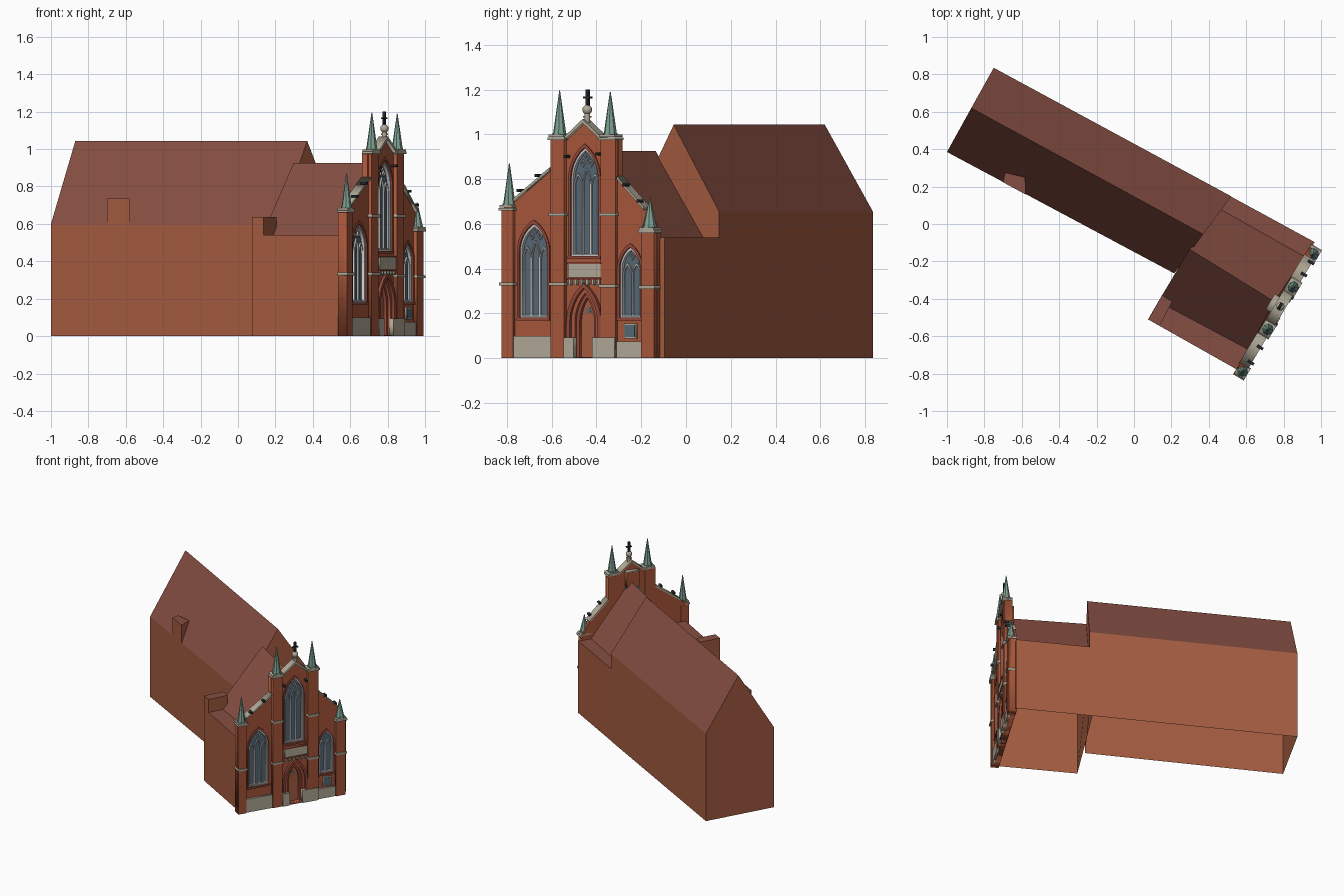
import bpy, bmesh, math
from mathutils import Matrix, Vector

if "Cube" in bpy.data.objects:
    bpy.data.objects.remove(bpy.data.objects["Cube"])


def mat(name, hexcol):
    m = bpy.data.materials.new(name)
    c = [int(hexcol[i:i + 2], 16) / 255 for i in (0, 2, 4)]
    m.diffuse_color = [((v + .055) / 1.055) ** 2.4 for v in c] + [1]
    m.use_nodes = True
    m.node_tree.nodes["Principled BSDF"].inputs["Base Color"].default_value = m.diffuse_color
    return m


BRICK, WALL, ROOF = mat("brick", "A9573A"), mat("wall", "A55C40"), mat("roof", "854E42")
STONE, COPPER, GLASS = mat("stone", "B3AB99"), mat("copper", "7FA294"), mat("glass", "566977")
DARK, RED, PALE = mat("dark", "23282C"), mat("red_brick", "96493A"), mat("tracery", "C2C6C2")

# facade frame: local x along the facade, local y up, local z outward
A = math.radians(59)
M = Matrix(((math.cos(A), 0, math.sin(A), .786),
            (math.sin(A), 0, -math.cos(A), -.447),
            (0, 1, 0, 0), (0, 0, 0, 1)))


def plate(name, outlines, d0, d1, m):
    """Filled 2D outlines (nested ones become holes), extruded from d0 to d1."""
    cu = bpy.data.curves.new(name, 'CURVE')
    cu.dimensions, cu.fill_mode, cu.extrude = '2D', 'BOTH', (d1 - d0) / 2
    for pts in outlines:
        s = cu.splines.new('POLY')
        s.points.add(len(pts) - 1)
        for p, (x, y) in zip(s.points, pts):
            p.co = (x, y, 0, 1)
        s.use_cyclic_u = True
    tmp = bpy.data.objects.new(name + "_tmp", cu)
    bpy.context.collection.objects.link(tmp)
    ev = tmp.evaluated_get(bpy.context.evaluated_depsgraph_get())
    me = bpy.data.meshes.new_from_object(ev)
    bpy.data.objects.remove(tmp)
    me.transform(Matrix.Translation((0, 0, (d0 + d1) / 2)))
    me.materials.clear()
    me.materials.append(m)
    ob = bpy.data.objects.new(name, me)
    bpy.context.collection.objects.link(ob)
    ob.matrix_world = M
    return ob


def rect(x0, x1, y0, y1):
    return [(x0, y0), (x1, y0), (x1, y1), (x0, y1)]


def arch(cx, a, z0, zs, za, n=8):
    """Pointed arch: half width a, foot z0, spring zs, apex za."""
    h = za - zs
    k = (h * h - a * a) / (2 * a)
    t = math.atan2(h, k)
    r = [((a + k) * math.cos(t * i / n) - k, zs + (a + k) * math.sin(t * i / n)) for i in range(n)]
    right = [(a, z0)] + r
    return ([(cx + x, z) for x, z in right] + [(cx, za)] +
            [(cx - x, z) for x, z in reversed(right)])


def strip(p, q, t):
    return [p, q, (q[0], q[1] + t), (p[0], p[1] + t)]


def loft(name, a, b, zs, z0=0):
    """Building body, open below, between two plan lines with heights zs along each."""
    bm = bmesh.new()
    ends = []
    for line in (a, b):
        pts = [(*line[0], z0)] + [(*p, z) for p, z in zip(line, zs)] + [(*line[-1], z0)]
        ends.append([bm.verts.new(p) for p in pts])
    n = len(ends[0])
    bm.faces.new(ends[0])
    bm.faces.new(ends[1])
    faces = [bm.faces.new((ends[0][i], ends[0][(i + 1) % n], ends[1][(i + 1) % n], ends[1][i]))
             for i in range(n)]
    bmesh.ops.recalc_face_normals(bm, faces=bm.faces)
    bmesh.ops.delete(bm, geom=[faces[-1]], context='FACES_ONLY')
    for f in bm.faces:
        f.material_index = int(f.normal.z > .2)
    me = bpy.data.meshes.new(name)
    bm.to_mesh(me)
    me.materials.append(WALL)
    me.materials.append(ROOF)
    ob = bpy.data.objects.new(name, me)
    bpy.context.collection.objects.link(ob)
    return ob


# brick bodies behind the facade
loft("nave", [(-.75, .835), (-.87, .62), (-1, .385)],
     [(.52, .148), (.37, -.055), (.215, -.264)], [.655, 1.043, .6])
loft("front_hall", [(.50, .157), (.46, .08), (.297, -.135), (.13, -.415), (.075, -.51)],
     [(.966, -.097), (.912, -.175), (.75, -.415), (.61, -.67), (.55, -.778)],
     [.54, .54, .925, .54, .54])
loft("corner_block", [(.076, -.511), (.137, -.544)], [(.15, -.38), (.205, -.415)], [.638, .638], .536)
loft("wall_dormer", [(-.70, .223), (-.58, .158)], [(-.69, .275), (-.582, .25)], [.735, .735], .597)

# facade wall with openings: centre, half width, sill, spring, apex, lights
WINDOWS = {"left": (-.271, .073, .18, .475, .60, 3),
           "centre": (-.005, .072, .455, .80, .94, 3),
           "right": (.232, .054, .18, .40, .495, 2)}
DOOR = (-.002, .058, .005, .16, .30)
outline = [(-.43, 0), (-.43, .67), (-.37, .70), (-.18, .84), (-.18, .98), (-.095, .98), (-.005, 1.055),
           (.085, .98), (.17, .98), (.17, .80), (.315, .66), (.37, .56), (.37, 0)]
plate("facade_wall", [outline] + [arch(*w[:5]) for w in WINDOWS.values()] + [arch(*DOOR)],
      -.036, 0, BRICK)

# small brick stub with stone top behind the gable
plate("gable_stub", [rect(-.05, .045, .88, .995)], -.066, -.036, BRICK)
plate("gable_stub_cap", [rect(-.05, .045, .9955, 1.003)], -.066, -.036, STONE)

# windows with surrounds and tracery
for side, (c, a, z0, zs, za, n) in WINDOWS.items():
    plate(side + "_window_glass", [arch(c, a, z0, zs, za)], -.036, -.022, GLASS)
    plate(side + "_window_surround", [arch(c, a + .012, z0, zs, za + .018),
                                      arch(c, a, z0 + .001, zs, za)], -.002, .006, RED)
    plate(side + "_window_frame", [arch(c, a, z0, zs, za),
                                   arch(c, a - .008, z0 + .008, zs, za - .013)], -.022, -.004, PALE)
    plate(side + "_window_sill", [rect(c - a - .012, c + a + .012, z0 - .012, z0)], -.03, .01, RED)
    lw = 2 * (a - .007) / n
    bars = []
    for i in range(n):
        x = c + (i - (n - 1) / 2) * lw
        up = .025 if n == 3 and i == 1 else 0
        bars += [arch(x, lw / 2 - .0005, z0 + .008, zs - .03, zs + .025 + up, 5),
                 arch(x, lw / 2 - .005, z0 + .013, zs - .03, zs + .015 + up, 5)]
    spots = [(-.021, .07), (.021, .07), (0, .097)] if n == 3 else [(0, .055)]
    for x, z in spots:
        for r in (.013, .008):
            bars.append([(c + x + r, zs + z), (c + x, zs + z + r * 1.3),
                         (c + x - r, zs + z), (c + x, zs + z - r * 1.3)])
    plate(side + "_window_tracery", bars, -.022, -.012, PALE)

# portal: stepped arch rings, door, fanlight and plaque
dc = DOOR[0]
plate("door_panel", [arch(*DOOR)], -.036, -.03, DARK)
for i, (a, za) in enumerate([(.09, .335), (.072, .313), (.056, .292)]):
    plate("portal_ring_%d" % i, [arch(dc, a, 0, .16, za), arch(dc, a - .018, .004, .16, za - .022)],
          -.03, .018 - .015 * i, (RED, BRICK, RED)[i])
plate("fanlight", [[(dc + .012 * math.cos(t * math.pi / 6), .215 + .014 * math.sin(t * math.pi / 6))
                    for t in range(12)]], -.03, -.027, GLASS)
plate("plaque", [rect(-.082, .086, .36, .42)], -.005, .018, STONE)
plate("plaque_edges", [rect(-.086, .09, .35, .359), rect(-.086, .09, .421, .428)], -.005, .022, RED)
plate("plaque_corbels", [rect(x - .006, x + .006, .328, .349)
                         for x in (-.075, -.045, -.015, .015, .045, .075)], -.005, .018, STONE)

# notice board
plate("board_frame", [rect(.205, .268, .088, .155)], 0, .01, STONE)
plate("board_panel", [rect(.211, .262, .094, .149)], .01, .013, GLASS)

# buttress piers and spires: centre, half width, top, spire radius, spire tip
PIERS = [(-.399, .03, .66, .027, .87), (-.137, .036, .975, .029, 1.195),
         (.127, .038, .975, .029, 1.19), (.333, .035, .56, .03, .715)]
for i, (c, a, top, r, tip) in enumerate(PIERS):
    plate("pier_%d" % i, [rect(c - a, c + a, 0, top)], -.0365, .02, BRICK)
    plate("pier_cap_%d" % i, [rect(c - a - .008, c + a + .008, top, top + .012),
                              rect(c - a - .003, c + a + .003, top + .0125, top + .024)],
          -.036, .03, STONE)
    base = top + .024
    for nm, r1, r2, za, zb in (("spire_base", r + .003, r + .003, base, base + .008),
                               ("spire", r, .002, base + .008, tip)):
        bpy.ops.mesh.primitive_cone_add(vertices=8, radius1=r1, radius2=r2, depth=zb - za,
                                        location=M @ Vector((c, (za + zb) / 2, 0)),
                                        rotation=(0, 0, A + math.pi / 8))
        ob = bpy.context.object
        ob.name = "%s_%d" % (nm, i)
        ob.data.materials.append(COPPER)
    levels = [.325] if i == 0 else [.31] if i == 3 else [.325 - .01 * (i - 1), .635]
    plate("pier_band_%d" % i, [rect(c - a - .006, c + a + .006, z, z + .014) for z in levels],
          -.034, .028, STONE)

# stone plinths
plate("wing_plinth", [rect(-.368, -.175, 0, .1), rect(.169, .297, 0, .075)], 0, .014, STONE)
plate("portal_plinth", [rect(-.1, -.05, 0, .093), rect(.046, .165, 0, .093)], 0, .026, STONE)

# stone copings on the slopes and small dark fittings
plate("wing_coping", [strip((-.368, .70), (-.18, .838), .014), strip((.17, .80), (.31, .663), .014)],
      -.04, .018, STONE)
plate("gable_coping", [[(-.1, .975), (-.005, 1.05), (.09, .975), (.09, .99), (-.005, 1.068),
                        (-.1, .99)]], -.036, .022, STONE)
plate("dark_fittings", [rect(x - .008, x + .008, z, z + .013) for x, z in
                        ((-.335, .742), (-.24, .81), (.215, .768), (.29, .695), (-.09, .895), (.075, .905))],
      -.005, .032, DARK)

# gable finial: neck, ball and cross
for nm, r, za, zb in (("finial_neck", .013, 1.05, 1.095), ("finial_collar", .019, 1.075, 1.083)):
    bpy.ops.mesh.primitive_cylinder_add(vertices=12, radius=r, depth=zb - za,
                                        location=M @ Vector((.003, (za + zb) / 2, -.006)))
    bpy.context.object.name = nm
    bpy.context.object.data.materials.append(STONE)
bpy.ops.mesh.primitive_uv_sphere_add(segments=16, ring_count=10, radius=.022,
                                     location=M @ Vector((.003, 1.11, -.006)))
bpy.context.object.name = "finial_ball"
bpy.context.object.data.materials.append(STONE)
bpy.ops.object.shade_smooth_by_angle()
half = [(.007, 1.125), (.007, 1.16), (.02, 1.16), (.02, 1.168), (.007, 1.168), (.007, 1.2)]
plate("finial_cross", [[(.005 + x, z) for x, z in half] + [(.005 - x, z) for x, z in reversed(half)]],
      -.016, .0, DARK)
